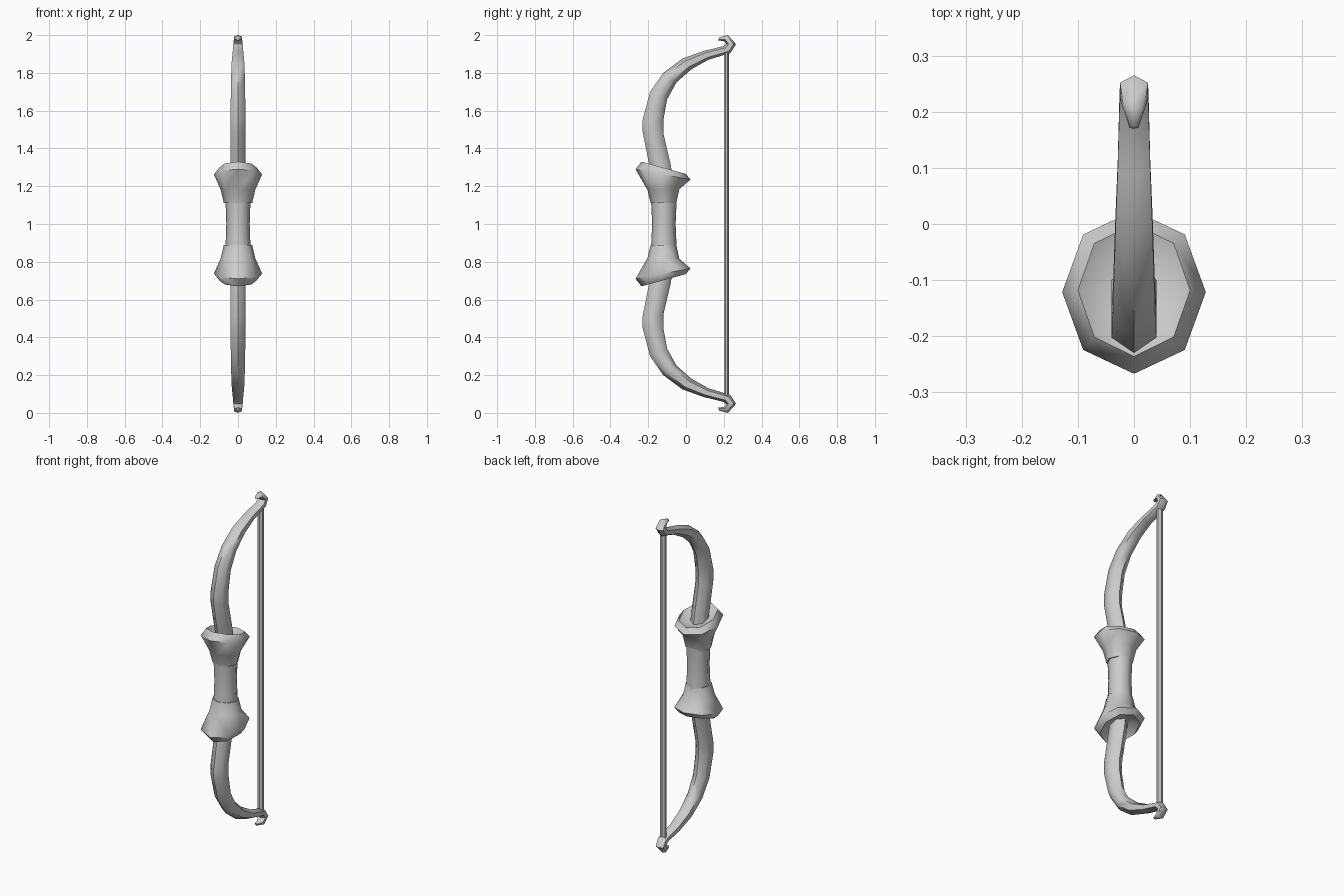
import bpy, bmesh, math

if "Cube" in bpy.data.objects:
    bpy.data.objects.remove(bpy.data.objects["Cube"])

grey = bpy.data.materials.new("light grey")
grey.diffuse_color = (0.6, 0.6, 0.6, 1)
grey.use_nodes = True
grey.node_tree.nodes["Principled BSDF"].inputs["Base Color"].default_value = grey.diffuse_color


def loft(name, rings, sides, flip=False, angle=60):
    """Skin rings given as (front y, front z, back y, back z, half width in x)."""
    bm = bmesh.new()
    loops = []
    for fy, fz, by, bz, w in rings:
        loop = []
        for i in range(sides):
            a = 2 * math.pi * i / sides
            t = (1 - math.cos(a)) / 2              # 0 at the front, 1 at the back
            z = fz + (bz - fz) * t
            x = w * math.sin(a) / (math.sin(math.pi / 3) if sides == 6 else 1)
            loop.append(bm.verts.new((x, fy + (by - fy) * t, 2 - z if flip else z)))
        loops.append(loop)
    for a, b in zip(loops, loops[1:]):
        for i in range(sides):
            j = (i + 1) % sides
            bm.faces.new((a[i], a[j], b[j], b[i]))
    bm.faces.new(loops[0])
    bm.faces.new(loops[-1])
    bmesh.ops.recalc_face_normals(bm, faces=bm.faces)
    mesh = bpy.data.meshes.new(name)
    bm.to_mesh(mesh)
    bm.free()
    mesh.materials.append(grey)
    ob = bpy.data.objects.new(name, mesh)
    bpy.context.collection.objects.link(ob)
    bpy.ops.object.select_all(action='DESELECT')
    ob.select_set(True)
    bpy.context.view_layer.objects.active = ob
    bpy.ops.object.shade_smooth_by_angle(angle=math.radians(angle))
    return ob


# Curved limb, ending in a hook that curls forward
limb = [
    (-.165, 1.20, -.06, 1.18, .040),
    (-.200, 1.34, -.08, 1.31, .040),
    (-.230, 1.49, -.12, 1.48, .040),
    (-.230, 1.55, -.12, 1.55, .040),
    (-.190, 1.70, -.10, 1.66, .038),
    (-.120, 1.80, -.05, 1.75, .036),
    (-.020, 1.875, .03, 1.82, .033),
    (.090, 1.915, .12, 1.87, .029),
    (.200, 1.942, .235, 1.905, .026),
    (.212, 1.953, .265, 1.952, .025),
    (.203, 1.968, .222, 2.00, .020),
    (.170, 1.972, .175, 1.988, .008),
]
# Flared guard with a slanted rim and a dished top
guard = [
    (-.187, 1.11, -.052, 1.11, .075),
    (-.204, 1.18, -.035, 1.185, .092),
    (-.267, 1.29, .024, 1.235, .128),
    (-.236, 1.33, .000, 1.265, .100),
    (-.200, 1.285, -.045, 1.25, .060),
]
for label, flip in (("upper", False), ("lower", True)):
    loft(label + "_limb", limb, 6, flip)
    loft(label + "_guard", guard, 8, flip)

# Waisted grip between the guards
loft("grip", [(-.186, .86, -.048, .86, .068), (-.182, .93, -.052, .93, .064),
              (-.180, 1.0, -.055, 1.0, .062), (-.182, 1.07, -.052, 1.07, .064),
              (-.186, 1.14, -.048, 1.14, .068)], 8)

# Straight string joining the limb tips
loft("string", [(.203, .08, .227, .08, .017), (.203, 1.92, .227, 1.92, .017)], 6, angle=30)
